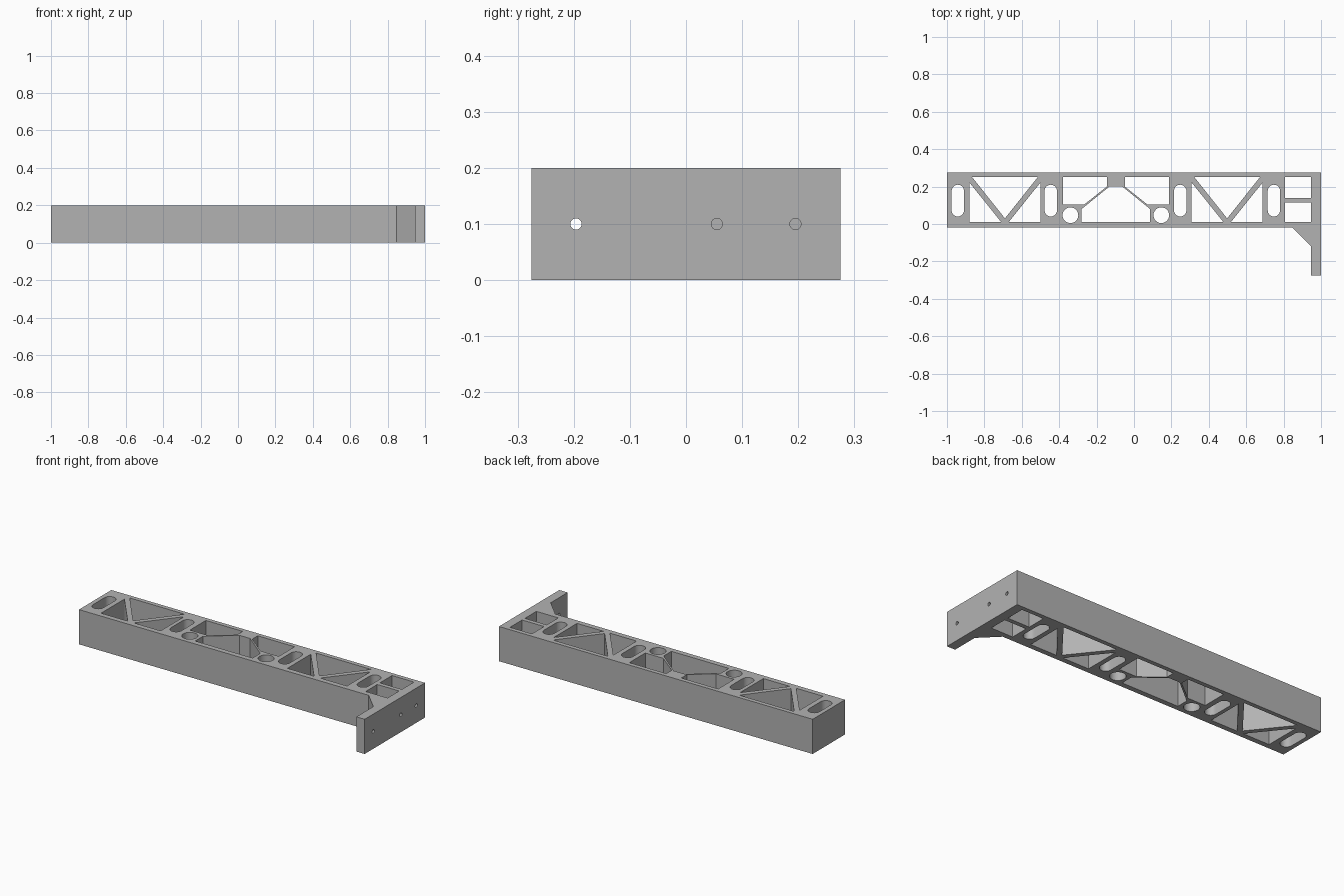
import bpy, bmesh
from math import pi, sin, cos
from mathutils import Matrix

if "Cube" in bpy.data.objects:
    bpy.data.objects.remove(bpy.data.objects["Cube"], do_unlink=True)

HEIGHT = 0.2
CENTRE = -0.097        # mirror line of the middle truss

metal = bpy.data.materials.new("plain grey")
metal.use_nodes = True
grey = (0.45, 0.45, 0.45, 1)
metal.diffuse_color = grey
metal.node_tree.nodes["Principled BSDF"].inputs["Base Color"].default_value = grey


def rect(x0, x1, y0, y1):
    return [(x0, y0), (x1, y0), (x1, y1), (x0, y1)]


def mirror(points, cx):
    return [(2 * cx - x, y) for x, y in reversed(points)]


def arc(cx, cy, r, start, end, n):
    return [(cx + r * cos(start + (end - start) * i / n),
             cy + r * sin(start + (end - start) * i / n)) for i in range(n + 1)]


def circle(cx, cy, r):
    return arc(cx, cy, r, 0, 2 * pi, 32)[:-1]


def slot(cx, y0, y1, r):
    return arc(cx, y1 - r, r, 0, pi, 16) + arc(cx, y0 + r, r, pi, 2 * pi, 16)


# Beam outline with the end flange and its gusset
outline = [(-1, -0.02), (0.847, -0.02), (0.947, -0.12), (0.947, -0.275),
           (1, -0.275), (1, 0.275), (-1, 0.275)]
loops = [outline]

# Rounded slots
loops += [slot(x, 0.04, 0.21, 0.033) for x in (-0.942, -0.445, 0.247, 0.748)]

# V-braced bays
for cx in (-0.69, 0.498):
    side = [(cx - 0.19, 0.01), (cx - 0.02, 0.01), (cx - 0.19, 0.222)]
    loops += [side, mirror(side, cx),
              [(cx - 0.175, 0.25), (cx, 0.03), (cx + 0.175, 0.25)]]

# Middle truss: upper pockets, lower arch and round holes
pocket = [(-0.38, 0.25), (-0.38, 0.105), (-0.265, 0.105), (-0.145, 0.2), (-0.145, 0.25)]
half_arch = [(-0.28, 0.01), (-0.28, 0.08), (-0.132, 0.2)]
loops += [pocket, mirror(pocket, CENTRE), half_arch + mirror(half_arch, CENTRE)]
loops += [circle(CENTRE + s * 0.243, 0.047, 0.042) for s in (-1, 1)]

# End pockets beside the flange
loops += [rect(0.807, 0.947, 0.14, 0.25), rect(0.807, 0.947, 0.01, 0.115)]

# Extrude the filled profile
curve = bpy.data.curves.new("bracket_beam", "CURVE")
curve.dimensions = "2D"
curve.fill_mode = "BOTH"
curve.extrude = HEIGHT / 2
for pts in loops:
    spline = curve.splines.new("POLY")
    spline.points.add(len(pts) - 1)
    for p, (x, y) in zip(spline.points, pts):
        p.co = (x, y, 0, 1)
    spline.use_cyclic_u = True
beam = bpy.data.objects.new("bracket_beam", curve)
bpy.context.collection.objects.link(beam)
bpy.ops.object.select_all(action="DESELECT")
beam.select_set(True)
bpy.context.view_layer.objects.active = beam
bpy.ops.object.convert(target="MESH")
beam = bpy.context.object

# Weld the caps to the walls and rest the beam on the ground
bm = bmesh.new()
bm.from_mesh(beam.data)
bmesh.ops.remove_doubles(bm, verts=bm.verts, dist=0.0001)
bmesh.ops.translate(bm, verts=bm.verts, vec=(0, 0, HEIGHT / 2))
bmesh.ops.recalc_face_normals(bm, faces=bm.faces)
bm.to_mesh(beam.data)
bm.free()
beam.data.materials.clear()
beam.data.materials.append(metal)

# Screw holes through the flange
bm = bmesh.new()
for y in (-0.196, 0.055, 0.195):
    place = Matrix.Translation((0.975, y, HEIGHT / 2)) @ Matrix.Rotation(pi / 2, 4, "Y")
    bmesh.ops.create_cone(bm, cap_ends=True, segments=24, radius1=0.01,
                          radius2=0.01, depth=0.1, matrix=place)
cut_mesh = bpy.data.meshes.new("screw_hole_cutter")
bm.to_mesh(cut_mesh)
bm.free()
cut_mesh.materials.append(metal)
cutter = bpy.data.objects.new("screw_hole_cutter", cut_mesh)
bpy.context.collection.objects.link(cutter)
cutter.hide_render = True
cutter.hide_set(True)
drill = beam.modifiers.new("screw_holes", "BOOLEAN")
drill.operation = "DIFFERENCE"
drill.solver = "EXACT"
drill.object = cutter

bpy.ops.object.shade_smooth_by_angle(angle=pi / 6)
